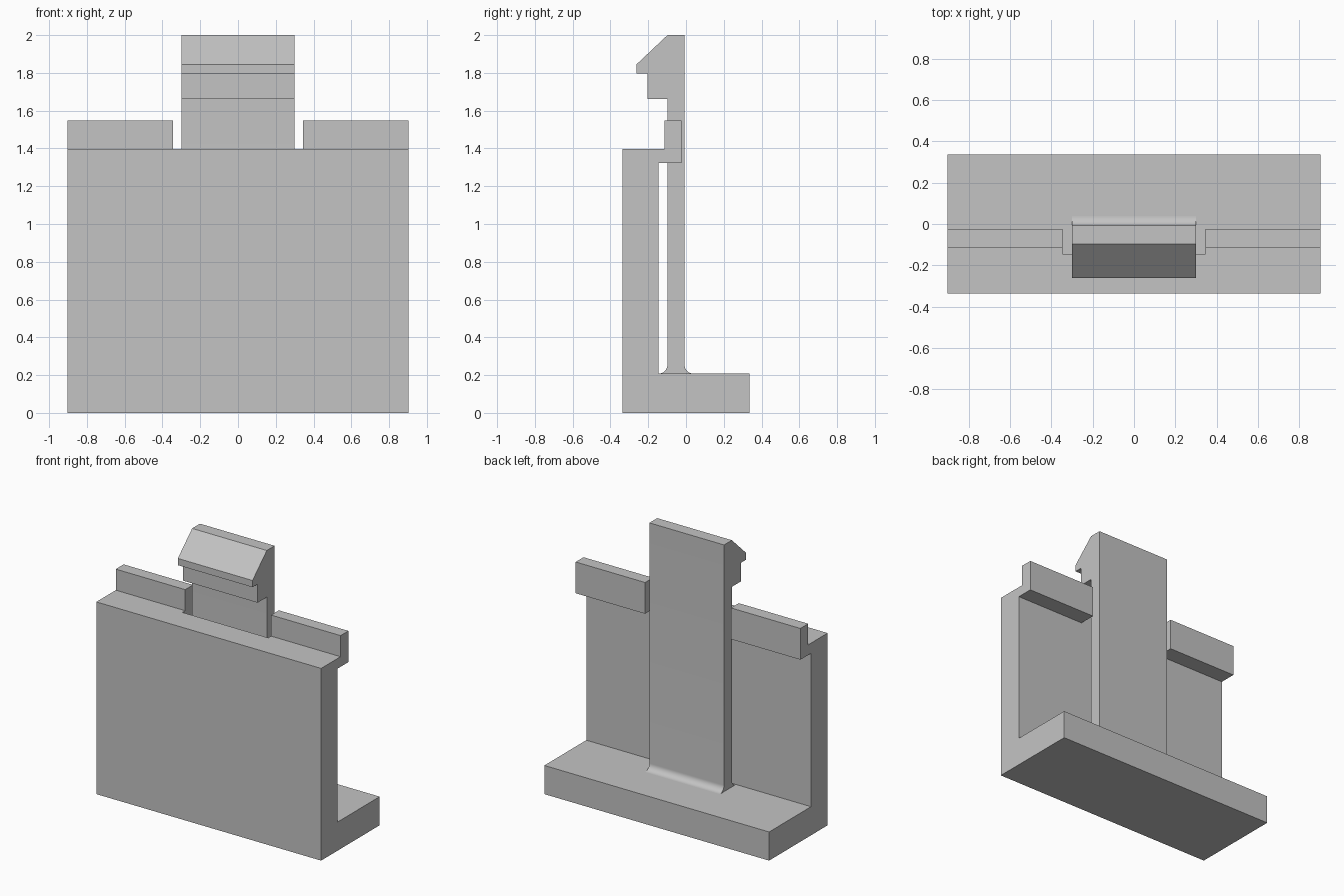
import bpy, bmesh, math

cube = bpy.data.objects.get("Cube")
if cube:
    bpy.data.objects.remove(cube, do_unlink=True)

grey = bpy.data.materials.new("plain_grey")
grey.use_nodes = True
colour = (0.55, 0.55, 0.55, 1)
grey.diffuse_color = colour
grey.node_tree.nodes["Principled BSDF"].inputs["Base Color"].default_value = colour


def extrude_profile(name, profile, x0, x1):
    """Sweep a closed (y, z) side profile along x."""
    bm = bmesh.new()
    face = bm.faces.new([bm.verts.new((x0, y, z)) for y, z in profile])
    swept = bmesh.ops.extrude_face_region(bm, geom=[face])["geom"]
    verts = [v for v in swept if isinstance(v, bmesh.types.BMVert)]
    bmesh.ops.translate(bm, verts=verts, vec=(x1 - x0, 0, 0))
    bmesh.ops.recalc_face_normals(bm, faces=bm.faces)
    mesh = bpy.data.meshes.new(name)
    bm.to_mesh(mesh)
    bm.free()
    mesh.materials.append(grey)
    obj = bpy.data.objects.new(name, mesh)
    bpy.context.collection.objects.link(obj)
    return obj


def arc(cy, cz, r, start, end, steps=10):
    angles = [math.radians(start + (end - start) * i / steps) for i in range(steps + 1)]
    return [(cy + r * math.cos(a), cz + r * math.sin(a)) for a in angles]


half_w, half_d = 0.903, 0.336
wall_back, wall_top, base_top = -0.145, 1.396, 0.208

# L-shaped body: front wall and base
extrude_profile("wall_and_base", [
    (-half_d, 0), (half_d, 0), (half_d, base_top),
    (wall_back, base_top), (wall_back, wall_top), (-half_d, wall_top)],
    -half_w, half_w)

# Stepped lips either side of the clip
lip = [(wall_back, 1.322), (-0.023, 1.322), (-0.023, 1.549),
       (-0.113, 1.549), (-0.113, wall_top), (wall_back, wall_top)]
for side, sign in (("left", 1), ("right", -1)):
    extrude_profile(side + "_lip", lip, sign * 0.345, sign * half_w)

# Spring clip with hooked head and filleted root
front, back, r = -0.098, -0.008, 0.047
clip = [(back, 2), (front, 2), (-0.262, 1.845), (-0.262, 1.796),
        (-0.203, 1.796), (-0.203, 1.661), (front, 1.661)]
clip += arc(front - r, base_top + r, r, 0, -90)
clip += arc(back + r, base_top + r, r, 270, 180)
clip_obj = extrude_profile("spring_clip", clip, -0.3, 0.3)

# Smooth only the fillets
bpy.ops.object.select_all(action="DESELECT")
clip_obj.select_set(True)
bpy.context.view_layer.objects.active = clip_obj
bpy.ops.object.shade_smooth_by_angle(angle=math.radians(25))
